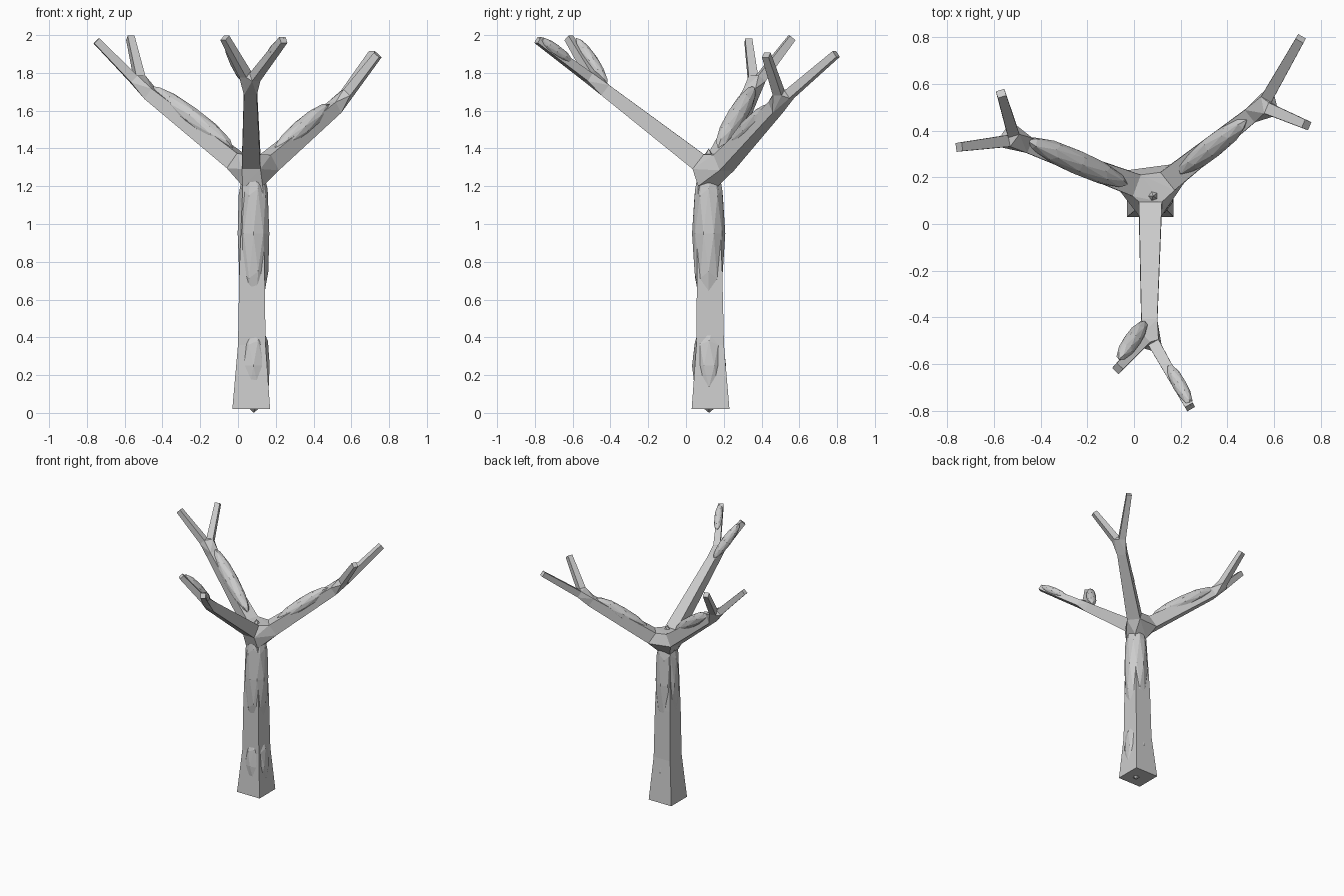
import bpy, bmesh
from mathutils import Vector

if "Cube" in bpy.data.objects:
    bpy.data.objects.remove(bpy.data.objects["Cube"])

bark = bpy.data.materials.new("bark grey")
bark.diffuse_color = (0.6, 0.6, 0.6, 1)
bark.use_nodes = True
bark.node_tree.nodes["Principled BSDF"].inputs["Base Color"].default_value = bark.diffuse_color


def finish(bm, name):
    bmesh.ops.recalc_face_normals(bm, faces=bm.faces[:])
    mesh = bpy.data.meshes.new(name)
    bm.to_mesh(mesh)
    bm.free()
    mesh.materials.append(bark)
    obj = bpy.data.objects.new(name, mesh)
    bpy.context.collection.objects.link(obj)
    return obj


def ring(bm, p, d, half):
    """Square cross-section at p, facing along d."""
    d = d.normalized()
    side = d.cross(Vector((0, 0, 1)))
    side = side.normalized() if side.length > 0.05 else Vector((1, 0, 0))
    up = side.cross(d)
    return [bm.verts.new(p + side * half * a + up * half * b)
            for a, b in ((-1, -1), (1, -1), (1, 1), (-1, 1))]


def tube(bm, a, b):
    for i in range(4):
        j = (i + 1) % 4
        bm.faces.new((a[i], a[j], b[j], b[i]))


def joint(bm, rings):
    """Wrap the meeting rings in a hull, leaving the ring openings free."""
    old = set(bm.faces)
    bmesh.ops.convex_hull(bm, input=[v for r in rings for v in r])
    inner = [f for f in bm.faces if f not in old
             and any(all(v in r for v in f.verts) for r in rings)]
    bmesh.ops.delete(bm, geom=inner, context='FACES_ONLY')


bm = bmesh.new()
UP = Vector((0, 0, 1))

# trunk, flared at the foot
trunk = [ring(bm, Vector(p), UP, h) for p, h in (
    ((0.07, 0.13, 0.02), 0.1), ((0.073, 0.128, 0.36), 0.073),
    ((0.074, 0.125, 0.75), 0.067), ((0.078, 0.117, 1.2), 0.053))]
for a, b in zip(trunk, trunk[1:]):
    tube(bm, a, b)
bm.faces.new(trunk[0])

# three main branches: start, fork, two twig tips
branches = [
    ((-0.015, 0.175, 1.335), (-0.51, 0.36, 1.725), ((-0.75, 0.33, 1.97), (-0.57, 0.56, 1.985))),
    ((0.165, 0.2, 1.325), (0.55, 0.505, 1.65), ((0.74, 0.425, 1.895), (0.715, 0.795, 1.9))),
    ((0.07, 0.065, 1.33), (0.065, -0.475, 1.745), ((-0.07, -0.62, 1.985), (0.24, -0.785, 1.975))),
]
crown = [trunk[-1]]
for start, fork, tips in branches:
    start, fork = Vector(start), Vector(fork)
    d = (fork - start).normalized()
    base = ring(bm, start, d, 0.049)
    end = ring(bm, fork - d * 0.06, d, 0.034)
    tube(bm, base, end)
    crown.append(base)
    meet = [end]
    for tip in tips:
        tip = Vector(tip)
        t = (tip - fork).normalized()
        a = ring(bm, fork + t * 0.06, t, 0.025)
        b = ring(bm, tip, t, 0.019)
        tube(bm, a, b)
        bm.faces.new(b)
        meet.append(a)
    joint(bm, meet)
joint(bm, crown)
finish(bm, "trunk_and_branches")

# long faceted swellings poking through the wood: centre, axis, half length, radius
knots = [
    ("lower_trunk_knot", (0.082, 0.122, 0.25), (0, 0, 1), 0.25, 0.09),
    ("upper_trunk_knot", (0.082, 0.12, 0.95), (0, 0, 1), 0.45, 0.088),
    ("left_branch_knot", (-0.245, 0.265, 1.565), (-0.43, 0.19, 0.32), 0.29, 0.053),
    ("right_branch_knot", (0.335, 0.33, 1.505), (0.23, 0.18, 0.2), 0.23, 0.048),
    ("front_left_twig_knot", (-0.008, -0.5, 1.86), (-0.12, -0.17, 0.26), 0.16, 0.037),
    ("front_right_twig_knot", (0.195, -0.69, 1.92), (0.16, -0.29, 0.21), 0.12, 0.031),
]
for name, centre, axis, half, radius in knots:
    bm = bmesh.new()
    bmesh.ops.create_icosphere(bm, subdivisions=2, radius=1)
    obj = finish(bm, name)
    obj.location = centre
    obj.rotation_euler = Vector(axis).to_track_quat('Z', 'Y').to_euler()
    obj.scale = (radius, radius, half)
